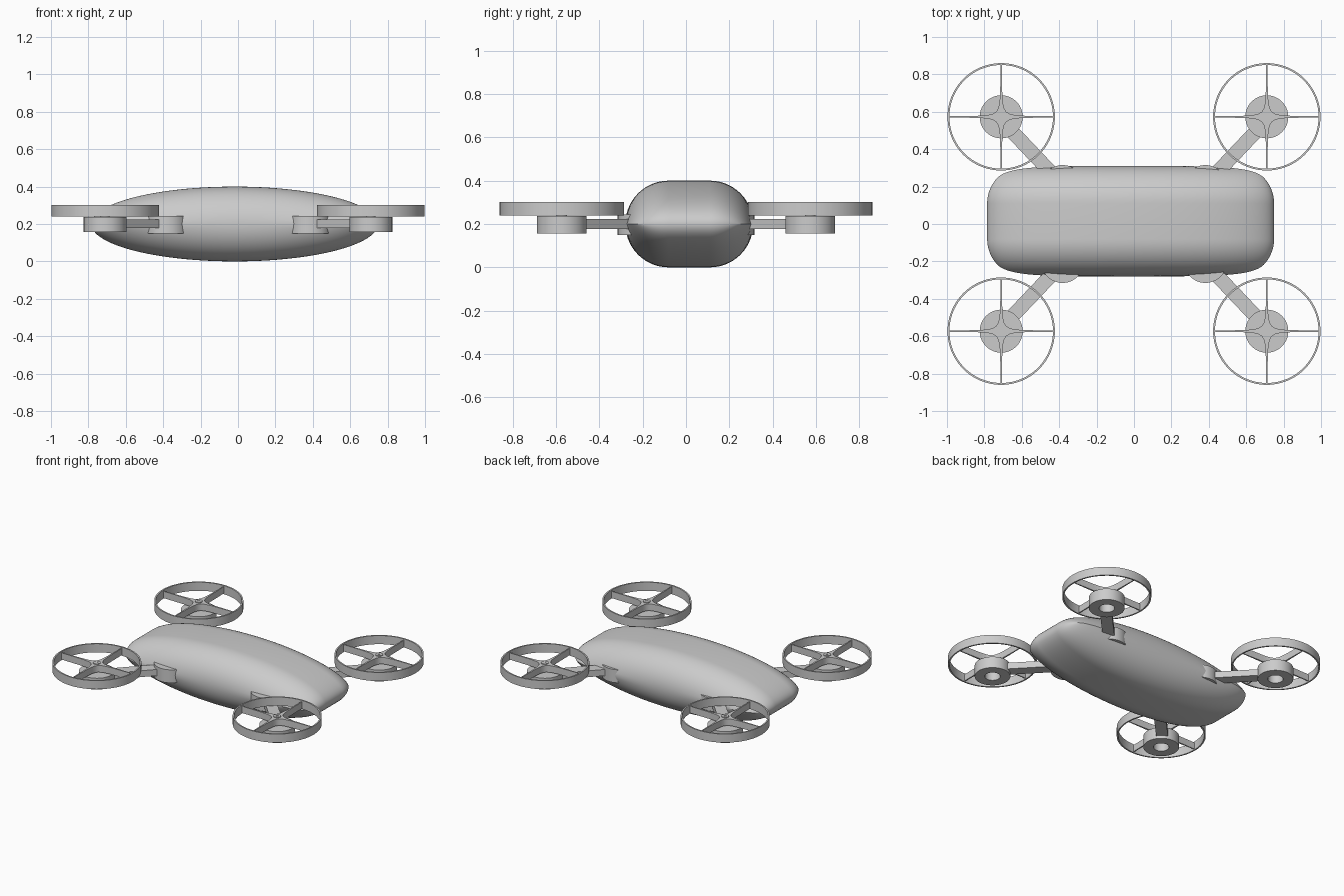
import bpy, bmesh, math
from mathutils import Vector

if "Cube" in bpy.data.objects:
    bpy.data.objects.remove(bpy.data.objects["Cube"])


def make(name, bm, angle=35):
    bmesh.ops.recalc_face_normals(bm, faces=bm.faces)
    me = bpy.data.meshes.new(name)
    bm.to_mesh(me)
    bm.free()
    ob = bpy.data.objects.new(name, me)
    bpy.context.collection.objects.link(ob)
    bpy.context.view_layer.objects.active = ob
    ob.select_set(True)
    bpy.ops.object.shade_smooth_by_angle(angle=math.radians(angle))
    ob.select_set(False)
    return ob


def lathe(name, profile, loc, n=64, closed=True):
    """Spin an (r, z) profile round the vertical axis."""
    bm = bmesh.new()
    rings = [[bm.verts.new((loc[0] + r * math.cos(2 * math.pi * i / n),
                            loc[1] + r * math.sin(2 * math.pi * i / n), z))
              for i in range(n)] for r, z in profile]
    pairs = list(zip(rings, rings[1:])) + ([(rings[-1], rings[0])] if closed else [])
    for a, b in pairs:
        for i in range(n):
            j = (i + 1) % n
            bm.faces.new((a[i], a[j], b[j], b[i]))
    if not closed:
        bm.faces.new(rings[0])
        bm.faces.new(rings[-1])
    return make(name, bm)


def prism(name, outline, z0, z1):
    bm = bmesh.new()
    face = bm.faces.new([bm.verts.new((x, y, z0)) for x, y in outline])
    ext = bmesh.ops.extrude_face_region(bm, geom=[face])
    for v in ext["geom"]:
        if isinstance(v, bmesh.types.BMVert):
            v.co.z = z1
    return make(name, bm)


# Body: elliptical disc whose rims are rounded over until they meet in a side seam
A, B, R, FLAT = 0.767, 0.2, 0.2, 0.095
CX, CY, CZ = -0.018, 0.015, 0.2
N, M = 128, 14
bm = bmesh.new()
loops = []
for k in range(-M, M + 1):
    side = 1 if k >= 0 else -1
    steps = [k] if k else [-0.0, 0.0]
    for idx, s in enumerate(steps):
        if k == 0:
            side = (-1, 1)[idx]
        ring = []
        for i in range(N):
            t = 2 * math.pi * i / N
            c, sn = math.cos(t), math.sin(t)
            norm = math.hypot(B * c, A * sn)
            phi = math.acos(1 - (B / A) * norm / R) * abs(s) / M
            d = R * (1 - math.cos(phi))
            ring.append(bm.verts.new((CX + A * c - d * B * c / norm,
                                      CY + side * (FLAT + R * math.sin(phi)),
                                      CZ + B * sn - d * A * sn / norm)))
        loops.append(ring)
for a, b in zip(loops, loops[1:]):
    for i in range(N):
        j = (i + 1) % N
        bm.faces.new((a[i], a[j], b[j], b[i]))
bmesh.ops.remove_doubles(bm, verts=bm.verts, dist=0.0005)
make("body_shell", bm, 40)

# Four rotor units
for sx, sy, label in ((-1, -1, "front_left"), (1, -1, "front_right"),
                      (-1, 1, "back_left"), (1, 1, "back_right")):
    rx, ry = sx * 0.71, sy * 0.573
    mx, my = sx * 0.382, sy * 0.2

    # Round mount sunk into the body side
    lathe("mount_" + label, [(0.115, 0.15), (0.115, 0.243)], (mx, my), closed=False)

    # Flat arm from mount to motor
    p, q = Vector((mx, my + sy * 0.01)), Vector((rx - sx * 0.05, ry - sy * 0.07))
    w = (q - p).normalized().orthogonal() * 0.038
    prism("arm_" + label, [p + w, q + w, q - w, p - w], 0.178, 0.223)

    # Motor pod with a recess underneath
    lathe("motor_" + label, [(0.05, 0.215), (0.05, 0.157), (0.115, 0.157), (0.115, 0.238)],
          (rx, ry), closed=False)

    # Guard ring
    lathe("guard_ring_" + label, [(0.277, 0.24), (0.287, 0.24), (0.287, 0.301), (0.277, 0.301)],
          (rx, ry), 96)

    # Four thin spokes flaring into a hub
    star = []
    for k in range(4):
        a = k * math.pi / 2
        c, s = math.cos(a), math.sin(a)
        half = [(0.027, 0.027), (0.045, 0.016), (0.07, 0.010), (0.11, 0.006), (0.28, 0.003)]
        pts = [(r, -h) for r, h in half] + [(r, h) for r, h in half[:0:-1]]
        star += [(rx + r * c - h * s, ry + r * s + h * c) for r, h in pts]
    prism("spokes_" + label, star, 0.245, 0.293)

    # Hub cap and shaft
    lathe("hub_" + label, [(0.024, 0.235), (0.024, 0.298)], (rx, ry), 32, False)
    lathe("shaft_" + label, [(0.007, 0.23), (0.007, 0.301)], (rx, ry), 16, False)
